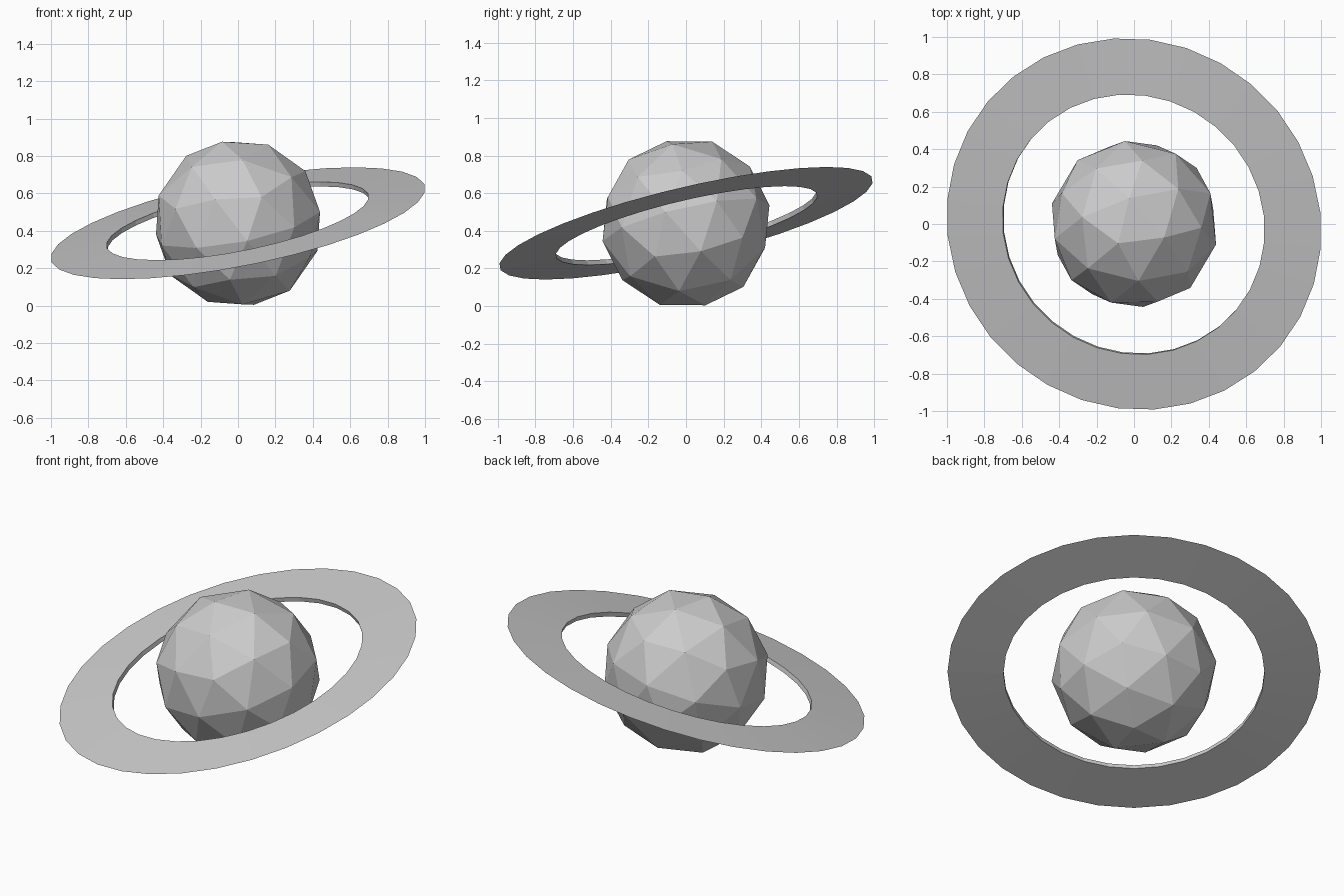
import bpy
import math
from mathutils import Matrix, Vector

if "Cube" in bpy.data.objects:
    bpy.data.objects.remove(bpy.data.objects["Cube"], do_unlink=True)

# Plain grey material
grey = bpy.data.materials.new("plain_grey")
grey.use_nodes = True
colour = (0.6, 0.6, 0.6, 1)
grey.diffuse_color = colour
grey.node_tree.nodes["Principled BSDF"].inputs["Base Color"].default_value = colour

# Shared tilted axis, with a small spin about it
RADIUS = 0.456
axis = Vector((-0.187, -0.226, 0.956)).normalized()
tilt = Vector((0, 0, 1)).rotation_difference(axis).to_matrix().to_4x4()
pose = Matrix.Translation((0, 0, 0.44)) @ tilt @ Matrix.Rotation(math.radians(5), 4, "Z")


def finish(name, flatten=1.0):
    """Name, tilt and colour the part just added, with flat faces."""
    part = bpy.context.object
    part.name = name
    part.data.transform(pose @ Matrix.Diagonal((1, 1, flatten, 1)))
    part.data.materials.append(grey)
    part.data.shade_flat()


# Faceted globe
bpy.ops.mesh.primitive_ico_sphere_add(subdivisions=2, radius=RADIUS)
finish("planet_globe")

# Thin ring with a wedge section: knife edge outside, narrow wall inside
OUTER, INNER, WALL = 1.02, 0.714, 0.026
minor = (OUTER - INNER) / 1.5
bpy.ops.mesh.primitive_torus_add(
    major_segments=32, minor_segments=3,
    major_radius=OUTER - minor, minor_radius=minor)
finish("planet_ring", WALL / (minor * math.sqrt(3)))
